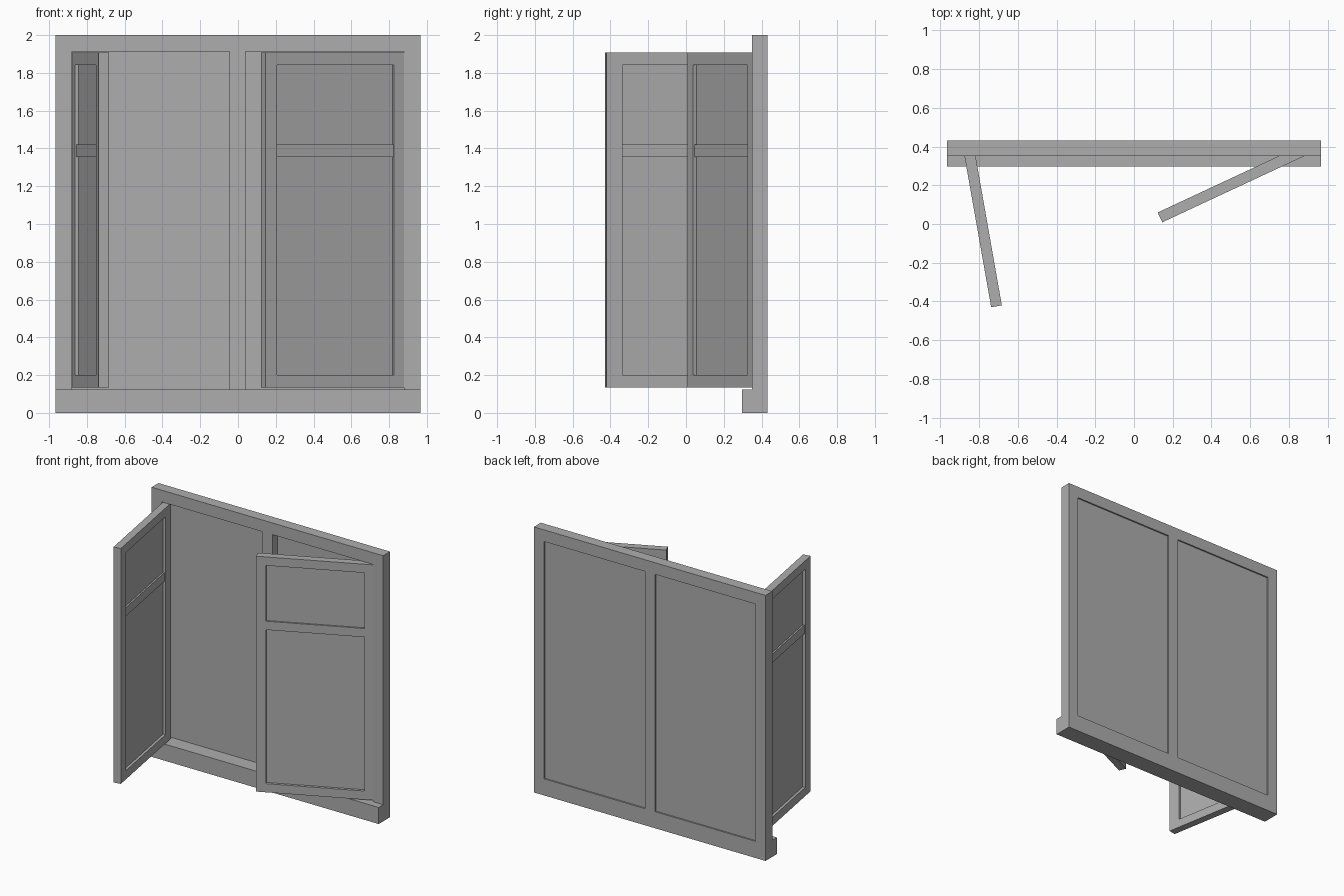
import bpy
from math import radians
from mathutils import Matrix

if "Cube" in bpy.data.objects:
    bpy.data.objects.remove(bpy.data.objects["Cube"])

# Dark grey paint shared by all parts
paint = bpy.data.materials.new("dark_grey_paint")
paint.diffuse_color = (0.42, 0.42, 0.42, 1)
paint.use_nodes = True
paint.node_tree.nodes["Principled BSDF"].inputs["Base Color"].default_value = paint.diffuse_color


def slab(name, outer, y0, y1, holes=(), place=Matrix()):
    """Upright slab from x/z rectangles (x0, x1, z0, z1), with holes, between y0 and y1."""
    curve = bpy.data.curves.new(name + "_profile", 'CURVE')
    curve.dimensions = '2D'
    curve.fill_mode = 'BOTH'
    curve.extrude = (y1 - y0) / 2
    for x0, x1, z0, z1 in (outer, *holes):
        s = curve.splines.new('POLY')
        s.points.add(3)
        for p, (x, z) in zip(s.points, ((x0, z0), (x1, z0), (x1, z1), (x0, z1))):
            p.co = (x, z, 0, 1)
        s.use_cyclic_u = True
    tmp = bpy.data.objects.new(name + "_profile", curve)
    mesh = bpy.data.meshes.new_from_object(tmp)
    bpy.data.objects.remove(tmp)
    mesh.transform(place @ Matrix.Translation((0, (y0 + y1) / 2, 0))
                   @ Matrix.Rotation(radians(90), 4, 'X'))
    mesh.name = name
    mesh.materials.clear()
    mesh.materials.append(paint)
    for poly in mesh.polygons:
        poly.use_smooth = False
        poly.material_index = 0
    obj = bpy.data.objects.new(name, mesh)
    bpy.context.collection.objects.link(obj)
    return obj


# Outer frame with two openings, and the projecting sill
openings = [(-0.88, -0.046, 0.125, 1.912), (0.041, 0.88, 0.125, 1.912)]
slab("frame", (-0.965, 0.965, 0, 2), 0.35, 0.432, openings)
slab("sill", (-0.965, 0.965, 0, 0.125), 0.296, 0.35)

# Back panes set into the openings
for side, rect in zip(("left", "right"), openings):
    slab(side + "_back_pane", rect, 0.411, 0.421)


def sash(side, sign, hinge, angle, tip_stile, hinge_stile):
    """Hinged leaf running from its hinge at local x = 0; front face at local y = 0."""
    w, t, z0, z1, rail = 0.81, 0.056, 0.135, 1.908, 0.065
    place = Matrix.Translation((*hinge, 0)) @ Matrix.Rotation(radians(angle), 4, 'Z')

    def span(a, b):
        return tuple(sorted((sign * a, sign * b)))

    inner = (*span(hinge_stile, w - tip_stile), z0 + rail, z1 - rail)
    slab(side + "_sash_frame", (*span(0, w), z0, z1), 0, t, [inner], place)
    slab(side + "_sash_pane", inner, 0.02, t - 0.02, (), place)
    # Cross rail, one slightly sunken strip on each face of the pane
    bar = (*inner[:2], 1.355, 1.42)
    slab(side + "_cross_rail_front", bar, 0.008, 0.02, (), place)
    slab(side + "_cross_rail_back", bar, t - 0.02, t - 0.008, (), place)


# Two open sashes
sash("left", 1, (-0.878, 0.368), -80, 0.085, 0.085)
sash("right", -1, (0.88, 0.351), 25, 0.066, 0.06)
